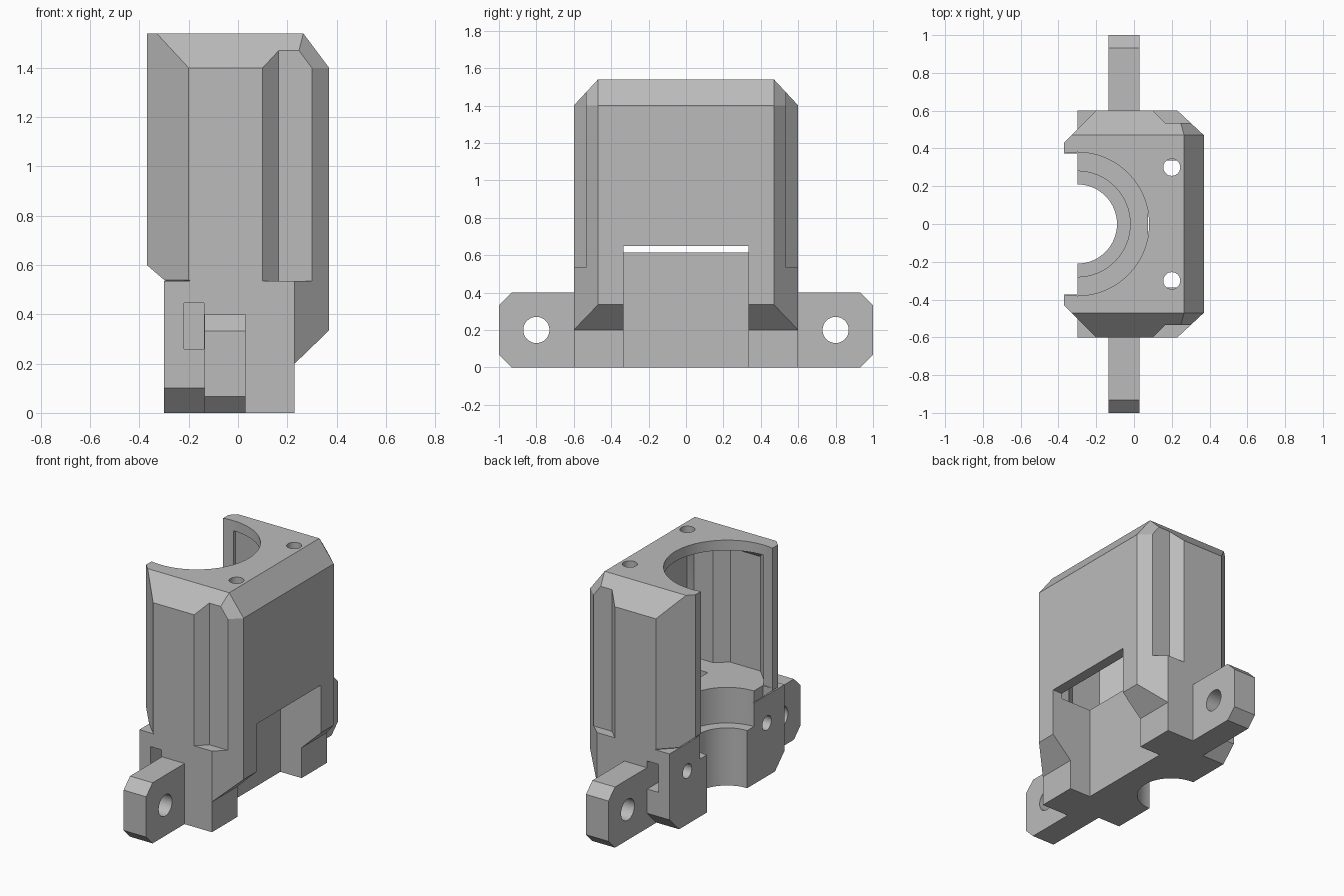
import bpy, bmesh
from mathutils import Matrix

cube = bpy.data.objects.get("Cube")
if cube:
    bpy.data.objects.remove(cube, do_unlink=True)

grey = bpy.data.materials.new("plain grey")
grey.use_nodes = True
grey.diffuse_color = (0.5, 0.5, 0.5, 1)
grey.node_tree.nodes["Principled BSDF"].inputs["Base Color"].default_value = (0.5, 0.5, 0.5, 1)


def finish(name, bm):
    bmesh.ops.recalc_face_normals(bm, faces=bm.faces)
    mesh = bpy.data.meshes.new(name)
    bm.to_mesh(mesh)
    bm.free()
    mesh.materials.append(grey)
    obj = bpy.data.objects.new(name, mesh)
    bpy.context.collection.objects.link(obj)
    return obj


def hull(name, points):
    """Convex solid from points mirrored across y."""
    bm = bmesh.new()
    for x, y, z in points:
        for s in (-1, 1):
            bm.verts.new((x, s * y, z))
    result = bmesh.ops.convex_hull(bm, input=bm.verts)
    loose = [v for v in bm.verts if not v.link_faces]
    bmesh.ops.delete(bm, geom=loose, context='VERTS')
    bmesh.ops.dissolve_limit(bm, angle_limit=0.01, verts=bm.verts, edges=bm.edges)
    return finish(name, bm)


def prism(name, outline, low, high, axis='Z'):
    """Extrude an outline along z, or a (y, z) outline along x."""
    bm = bmesh.new()
    place = (lambda a, b, h: (a, b, h)) if axis == 'Z' else (lambda a, b, h: (h, a, b))
    ends = [[bm.verts.new(place(a, b, h)) for a, b in outline] for h in (low, high)]
    bm.faces.new(ends[0])
    bm.faces.new(ends[1])
    for i in range(len(outline)):
        j = (i + 1) % len(outline)
        bm.faces.new((ends[0][i], ends[0][j], ends[1][j], ends[1][i]))
    return finish(name, bm)


def box(name, x0, x1, y0, y1, z0, z1):
    return prism(name, [(x0, y0), (x1, y0), (x1, y1), (x0, y1)], z0, z1)


def cylinder(name, radius, centre, length, axis='Z', sides=32):
    bm = bmesh.new()
    turn = Matrix.Rotation(1.5707963, 4, 'Y') if axis == 'X' else Matrix()
    bmesh.ops.create_cone(bm, cap_ends=True, segments=sides, radius1=radius, radius2=radius,
                          depth=length, matrix=Matrix.Translation(centre) @ turn)
    return finish(name, bm)


def combine(target, tool, operation='DIFFERENCE'):
    mod = target.modifiers.new("combine", 'BOOLEAN')
    mod.operation = operation
    mod.solver = 'EXACT'
    mod.object = tool
    bpy.context.view_layer.update()
    graph = bpy.context.evaluated_depsgraph_get()
    mesh = bpy.data.meshes.new_from_object(target.evaluated_get(graph))
    target.modifiers.clear()
    target.data = mesh
    bpy.data.objects.remove(tool, do_unlink=True)


# Upper housing with bevelled corners, top and underside
housing = hull("housing", [
    (-0.37, 0.43, 0.6), (-0.3, 0.5, 0.54), (-0.2, 0.6, 0.54), (0.23, 0.6, 0.2), (0.37, 0.47, 0.335),
    (-0.2, 0.6, 1.4), (0.23, 0.6, 1.4), (0.37, 0.47, 1.4),
    (-0.37, 0.43, 1.54), (-0.33, 0.47, 1.54), (0.265, 0.47, 1.54)])

# Hollow inside, kept clear of the corner grooves
cavity = hull("cavity", [
    (-0.3, 0.4, 0.615), (-0.17, 0.533, 0.615), (0.2, 0.533, 0.615), (0.3, 0.44, 0.615),
    (-0.17, 0.533, 1.37), (0.2, 0.533, 1.37), (0.3, 0.44, 1.37),
    (-0.3, 0.4, 1.473), (-0.26, 0.44, 1.473), (0.24, 0.44, 1.473)])


def corner_groove(shift, low, high, side):
    d = 0.535 - shift
    return prism("groove", [(0.035 - shift, side * (d + 0.13)), (0.165 - shift / 2, side * d),
                            (0.5, side * d), (0.5, side * (d + 0.3)),
                            (0.035 - shift, side * (d + 0.3))], low, high)


for side in (-1, 1):
    combine(cavity, corner_groove(0.067, 0.5, 1.6, side))
    combine(housing, corner_groove(0, 0.535, 1.7, side))

# Lower block with bottom bevels on its open half
base = box("base", -0.135, 0.23, -0.6, 0.6, 0, 0.535)
flange = prism("flange", [(-0.5, 0), (0.5, 0), (0.6, 0.1), (0.6, 0.535), (-0.6, 0.535), (-0.6, 0.1)],
               -0.3, -0.135, 'X')
combine(base, flange, 'UNION')
combine(housing, base, 'UNION')

# Mounting ears with bolt holes
for side in (-1, 1):
    ear = prism("ear", [(side * y, z) for y, z in
                        ((0.5, 0), (0.933, 0), (1, 0.067), (1, 0.333), (0.933, 0.4), (0.5, 0.4))],
                -0.135, 0.03, 'X')
    combine(ear, cylinder("bolt_hole", 0.07, (0, side * 0.8, 0.2), 1, 'X'))
    combine(housing, ear, 'UNION')

# Cavity, stepped bore, open side and rear slot
combine(housing, cavity)
combine(housing, cylinder("top_bore", 0.38, (-0.3, 0, 1.215), 1.2, sides=64))
combine(housing, cylinder("seat_bore", 0.28, (-0.3, 0, 0.68), 0.6, sides=64))
combine(housing, cylinder("lower_bore", 0.21, (-0.3, 0, 0.3), 1, sides=64))
combine(housing, box("open_side", -0.5, -0.3, -0.373, 0.373, 0.4, 0.7))
combine(housing, box("rear_slot", 0.075, 0.5, -0.335, 0.335, -0.1, 0.65))

# Screw holes and nut pockets
for side in (-1, 1):
    combine(housing, cylinder("top_screw_hole", 0.045, (0.2, side * 0.3, 1.5), 0.2))
    combine(housing, cylinder("side_screw_hole", 0.047, (-0.2, side * 0.415, 0.352), 0.4, 'X'))
    ys = sorted((side * 0.33, side * 0.7))
    combine(housing, box("nut_pocket", -0.22, -0.137, ys[0], ys[1], 0.26, 0.445))

# Smooth bores, sharp edges elsewhere
bpy.ops.object.select_all(action='DESELECT')
housing.select_set(True)
bpy.context.view_layer.objects.active = housing
bpy.ops.object.shade_smooth_by_angle(angle=0.4)
